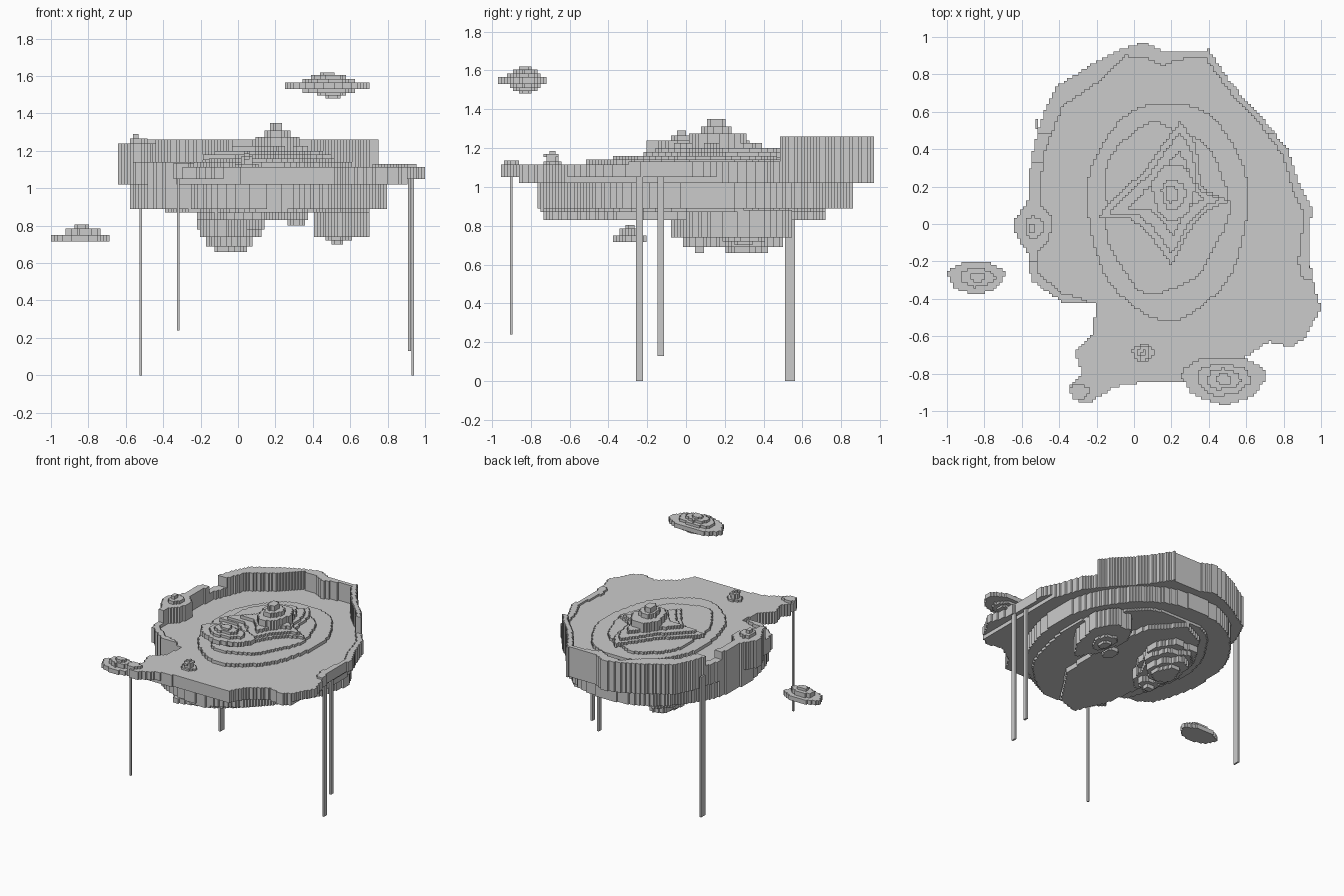
import bpy, bmesh, math

if "Cube" in bpy.data.objects:
    bpy.data.objects.remove(bpy.data.objects["Cube"])

S = 1 / 64  # size of one stair step in the jagged outlines


def cells(poly):
    """Grid cells whose centre lies inside a closed outline."""
    out = set()
    for j in range(-64, 64):
        y = (j + 0.5) * S
        xs = sorted(x1 + (y - y1) * (x2 - x1) / (y2 - y1)
                    for (x1, y1), (x2, y2) in zip(poly, poly[1:] + poly[:1])
                    if (y1 > y) != (y2 > y))
        for a, b in zip(xs[::2], xs[1::2]):
            out |= {(i, j) for i in range(math.ceil(a / S - 0.5), math.ceil(b / S - 0.5))}
    return out


def blob(x, y, rx, ry, wob=0.06, ph=0.0):
    """Slightly irregular ellipse as cells."""
    pts = []
    for k in range(48):
        t = k * math.tau / 48
        r = 1 + wob * (math.sin(3 * t + ph) + 0.6 * math.sin(7 * t + 2 * ph))
        pts.append((x + rx * r * math.cos(t), y + ry * r * math.sin(t)))
    return cells(pts)


def where(cs, test):
    return {c for c in cs if test((c[0] + 0.5) * S, (c[1] + 0.5) * S)}


def scaled(poly, s, cx, cy):
    return [(cx + (x - cx) * s, cy + (y - cy) * s) for x, y in poly]


def layer(name, cs, z0, z1):
    """Extrude a set of cells into one flat slab with stepped edges."""
    bm = bmesh.new()
    vs = {}

    def v(i, j):
        if (i, j) not in vs:
            vs[i, j] = bm.verts.new((i * S, j * S, z0))
        return vs[i, j]
    for i, j in sorted(cs):
        bm.faces.new((v(i, j), v(i + 1, j), v(i + 1, j + 1), v(i, j + 1)))
    ext = bmesh.ops.extrude_face_region(bm, geom=bm.faces[:], use_keep_orig=True)
    up = [g for g in ext["geom"] if isinstance(g, bmesh.types.BMVert)]
    bmesh.ops.translate(bm, verts=up, vec=(0, 0, z1 - z0))
    bmesh.ops.dissolve_limit(bm, angle_limit=0.02, verts=bm.verts[:], edges=bm.edges[:])
    bmesh.ops.recalc_face_normals(bm, faces=bm.faces[:])
    me = bpy.data.meshes.new(name)
    bm.to_mesh(me)
    bm.free()
    bpy.context.collection.objects.link(bpy.data.objects.new(name, me))


def stack(name, x, y, levels, wob=0.05):
    """Stepped pile: each level is (rx, ry, z0, z1[, dx, dy])."""
    for n, (rx, ry, z0, z1, *d) in enumerate(levels):
        dx, dy = d or (0, 0)
        layer(f"{name}_{n + 1}", blob(x + dx, y + dy, rx, ry, wob, n), z0, z1)


# Main plate of the island
outline = [(.05, .97), (.18, .915), (.4, .93), (.52, .75), (.7, .55), (.82, .4), (.88, .22),
           (.95, .08), (.93, -.15), (.97, -.35), (1, -.45), (.92, -.6), (.85, -.66), (.72, -.63),
           (.58, -.72), (.5, -.85), (.1, -.84), (-.1, -.87), (-.25, -.96), (-.32, -.94),
           (-.35, -.87), (-.28, -.8), (-.32, -.68), (-.22, -.58), (-.2, -.42), (-.38, -.42),
           (-.55, -.3), (-.57, -.15), (-.65, -.02), (-.57, .12), (-.55, .35), (-.5, .55),
           (-.42, .73), (-.25, .84), (-.1, .92)]
plate = cells(outline)
layer("plate", plate, 1.05, 1.115)
layer("plate_underside", where(plate, lambda x, y: x < .9 and y > -.86), 1.02, 1.05)

# Raised rim: tall at the back, lower at the left, a lip at the right
inner = cells([(-.5, 0), (-.49, .35), (-.38, .63), (-.2, .75), (-.04, .9), (.1, .88), (.15, .84),
               (.22, .88), (.38, .89), (.5, .72), (.67, .54), (.79, .37), (.85, .18), (.91, .05),
               (.88, -.2), (.93, -.42), (.86, -.6), (.6, -.6), (-.1, -.45), (-.38, -.37),
               (-.51, -.27), (-.51, -.1)])
rim = plate - inner
layer("back_rim", where(rim, lambda x, y: y > .49), 1.02, 1.26)
layer("left_rim", where(rim, lambda x, y: x < -.4 and -.2 < y < .33), 1.02, 1.24)
layer("left_rim_gap", where(rim, lambda x, y: x < -.4 and .33 < y < .49), 1.1, 1.18)
layer("right_lip", where(rim, lambda x, y: x > .7 and -.3 < y < .49), 1.08, 1.13)
layer("front_left_lip", where(rim, lambda x, y: x < -.25 and -.45 < y < -.2), 1.08, 1.14)
stack("corner_tip", -.29, -.9, [(.05, .04, 1.08, 1.135)])

# Terraced hill with a star-shaped ridge and a blocky summit
layer("hill_base", blob(.18, .08, .43, .58, .02), 1.11, 1.14)
layer("hill_terrace", blob(.16, .09, .33, .45, .05, 1), 1.13, 1.16)
star = [(.5, .12), (.36, .2), (.33, .42), (.25, .55), (.15, .42), (.05, .27), (-.05, .2),
        (-.2, .03), (-.02, .03), (.08, -.05), (.2, -.22), (.3, -.03), (.4, .08)]
for n, (s, z) in enumerate([(1, 1.18), (.85, 1.2), (.6, 1.225)]):
    layer(f"star_ridge_{n + 1}", cells(scaled(star, s, .22, .16)), 1.15, z)
stack("summit", .21, .17, [(.11, .15, 1.18, 1.275), (.065, .08, 1.27, 1.31, 0, -.01),
                           (.035, .045, 1.31, 1.35, -.01, -.01)])

# Left turret and small front mound
stack("turret", -.535, -.02, [(.1, .12, 1.02, 1.24), (.05, .06, 1.24, 1.265),
                              (.02, .025, 1.265, 1.29, -.01, 0)])
stack("front_mound", .05, -.69, [(.06, .045, 1.11, 1.13), (.035, .03, 1.13, 1.155),
                                 (.03, .04, 1.155, 1.17), (.015, .015, 1.17, 1.185)])

# Underside: broad lower slabs
layer("lower_slab", plate & blob(.11, .06, .69, .81, .01), .89, 1.02)
layer("lower_slab_step", plate & blob(.16, .02, .54, .74, .03), .87, .89)
layer("lower_slab_keel", plate & cells([(-.05, -.74), (.12, -.68), (.34, -.35), (.38, .1), (.3, .5),
                                        (.1, .72), (-.12, .6), (-.22, .3), (-.22, -.1),
                                        (-.16, -.5)]), .83, .87)

# Ragged lumps hanging under the island
stack("main_lump", -.04, .31, [(.17, .26, .78, .84), (.15, .21, .74, .78),
                               (.12, .17, .69, .74, -.01, 0), (.08, .11, .66, .69, 0, 0)], .1)
stack("front_lump", -.08, .07, [(.11, .13, .74, .84), (.07, .07, .69, .74),
                                (.035, .03, .66, .69)], .1)
stack("right_lump", .55, .3, [(.14, .26, .74, .88), (.07, .11, .72, .74, -.02, 0),
                              (.03, .05, .7, .72, -.02, 0)], .09)
stack("small_lump", .31, .1, [(.05, .06, .8, .84)])

# Two floating islets
stack("high_islet", .48, -.83, [(.22, .125, 1.53, 1.565), (.14, .085, 1.565, 1.585),
                                (.09, .055, 1.585, 1.605), (.04, .03, 1.605, 1.62),
                                (.14, .08, 1.51, 1.53), (.08, .06, 1.495, 1.51, .02, 0),
                                (.035, .03, 1.48, 1.495, .03, 0)])
stack("low_islet", -.845, -.285, [(.15, .085, .715, .75), (.09, .05, .75, .785, .01, 0),
                                  (.04, .025, .785, .805, .01, 0)])

# Thin falls hanging from the edge
for name, x, y, wx, wy, z0, z1 in [("front_right_fall", .935, -.24, .014, .036, 0, 1.12),
                                   ("right_fall", .918, -.13, .016, .032, .13, 1.12),
                                   ("back_left_fall", -.52, .535, .014, .052, 0, 1.12),
                                   ("front_left_fall", -.32, -.9, .014, .014, .24, 1.1)]:
    bpy.ops.mesh.primitive_cube_add(size=1, location=(x, y, (z0 + z1) / 2))
    ob = bpy.context.object
    ob.name = name
    ob.scale = (wx, wy, z1 - z0)
